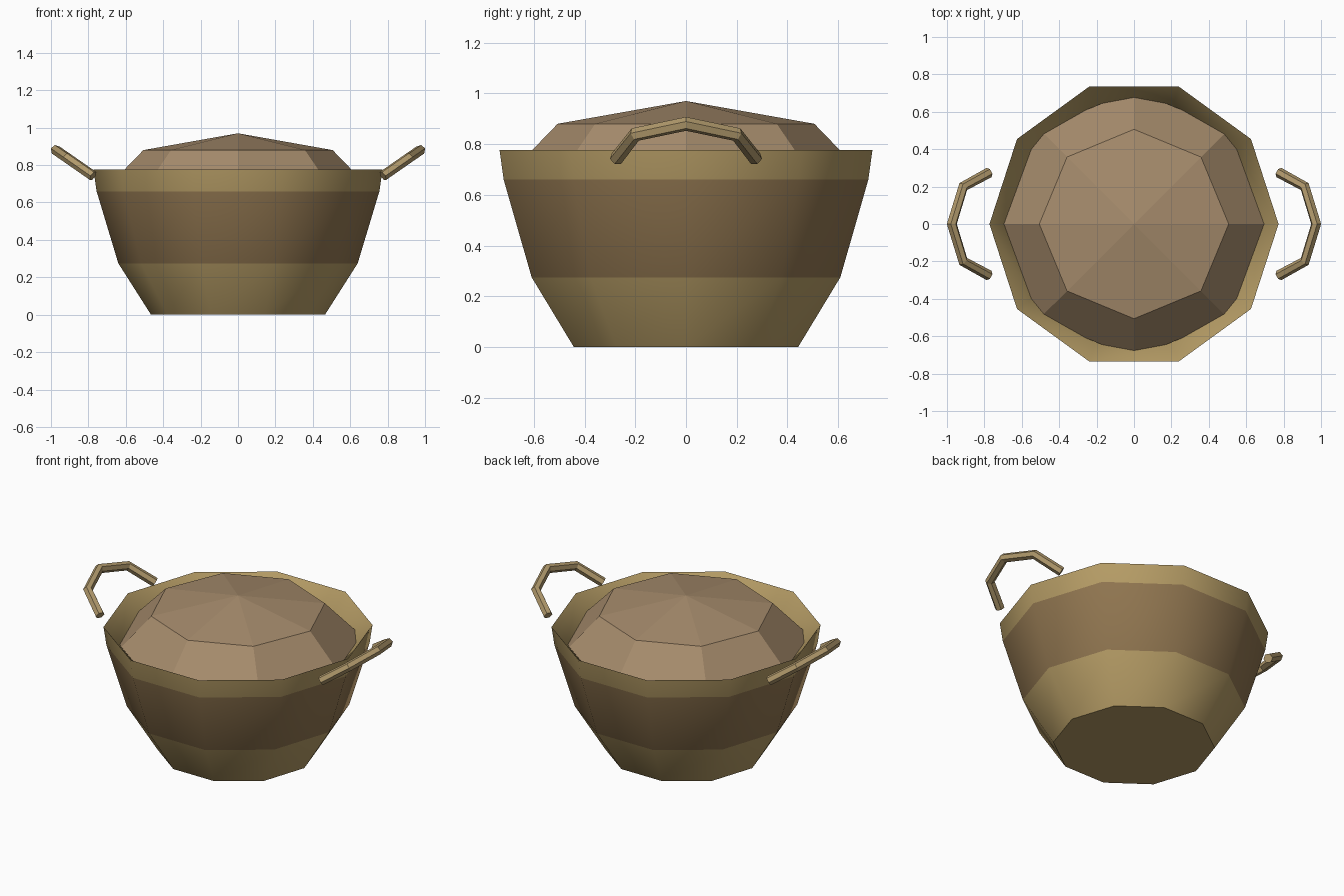
import bpy, bmesh, math

if "Cube" in bpy.data.objects:
    bpy.data.objects.remove(bpy.data.objects["Cube"])


def material(name, rgb):
    m = bpy.data.materials.new(name)
    m.diffuse_color = (*rgb, 1)
    m.use_nodes = True
    m.node_tree.nodes["Principled BSDF"].inputs["Base Color"].default_value = m.diffuse_color
    return m


GOLD = material("gold_wicker", (0.46, 0.33, 0.13))
BROWN = material("brown_wicker", (0.28, 0.18, 0.08))
LID = material("lid_tan", (0.38, 0.26, 0.15))
CANE = material("handle_cane", (0.44, 0.32, 0.15))


def lathe(name, profile, sides, mats, band_mats):
    """Revolve (radius, z) rings; both ends are closed with a cap."""
    bm = bmesh.new()
    rings = [[bm.verts.new((r * math.cos(math.tau * i / sides),
                            r * math.sin(math.tau * i / sides), z))
              for i in range(sides)] for r, z in profile]
    for a, b, mi in zip(rings, rings[1:], band_mats):
        for i in range(sides):
            j = (i + 1) % sides
            bm.faces.new((a[i], a[j], b[j], b[i])).material_index = mi
    bm.faces.new(rings[0][::-1])
    bm.faces.new(rings[-1])
    bmesh.ops.recalc_face_normals(bm, faces=bm.faces)
    me = bpy.data.meshes.new(name)
    bm.to_mesh(me)
    bm.free()
    for m in mats:
        me.materials.append(m)
    ob = bpy.data.objects.new(name, me)
    bpy.context.collection.objects.link(ob)
    return ob


def activate(ob):
    bpy.ops.object.select_all(action='DESELECT')
    ob.select_set(True)
    bpy.context.view_layer.objects.active = ob


# Ten-sided basket: banded outer wall, sharp rim, inward-sloping inner wall
basket = lathe("basket",
               [(0.465, 0), (0.64, 0.275), (0.756, 0.66), (0.773, 0.777),
                (0.675, 0.66), (0.58, 0.30), (0.42, 0.05)],
               10, [GOLD, BROWN], [0, 1, 0, 0, 0, 0])
activate(basket)
bpy.ops.object.shade_smooth_by_angle(angle=math.radians(40))

# Lid: squashed eight-sided sphere sitting in the rim
bm = bmesh.new()
bmesh.ops.create_uvsphere(bm, u_segments=8, v_segments=4, radius=1)
for v in bm.verts:
    v.co = (v.co.x * 0.716, v.co.y * 0.716, v.co.z * 0.307 + 0.663)
me = bpy.data.meshes.new("lid")
bm.to_mesh(me)
bm.free()
me.materials.append(LID)
lid = bpy.data.objects.new("lid", me)
bpy.context.collection.objects.link(lid)

# Two tilted cane handles
half = [(0.775, 0.275, 0.742), (0.913, 0.2, 0.838), (0.974, 0, 0.88)]
path = half + [(x, -y, z) for x, y, z in half[1::-1]]
for side, s in (("right", 1), ("left", -1)):
    cu = bpy.data.curves.new(side + "_handle", 'CURVE')
    cu.dimensions = '3D'
    cu.bevel_depth = 0.028
    cu.bevel_resolution = 1
    cu.use_fill_caps = True
    sp = cu.splines.new('POLY')
    sp.points.add(len(path) - 1)
    for p, (x, y, z) in zip(sp.points, path):
        p.co = (s * x, y, z, 1)
    cu.materials.append(CANE)
    ob = bpy.data.objects.new(side + "_handle", cu)
    bpy.context.collection.objects.link(ob)
    activate(ob)
    bpy.ops.object.convert(target='MESH')
    bpy.ops.object.shade_flat()
